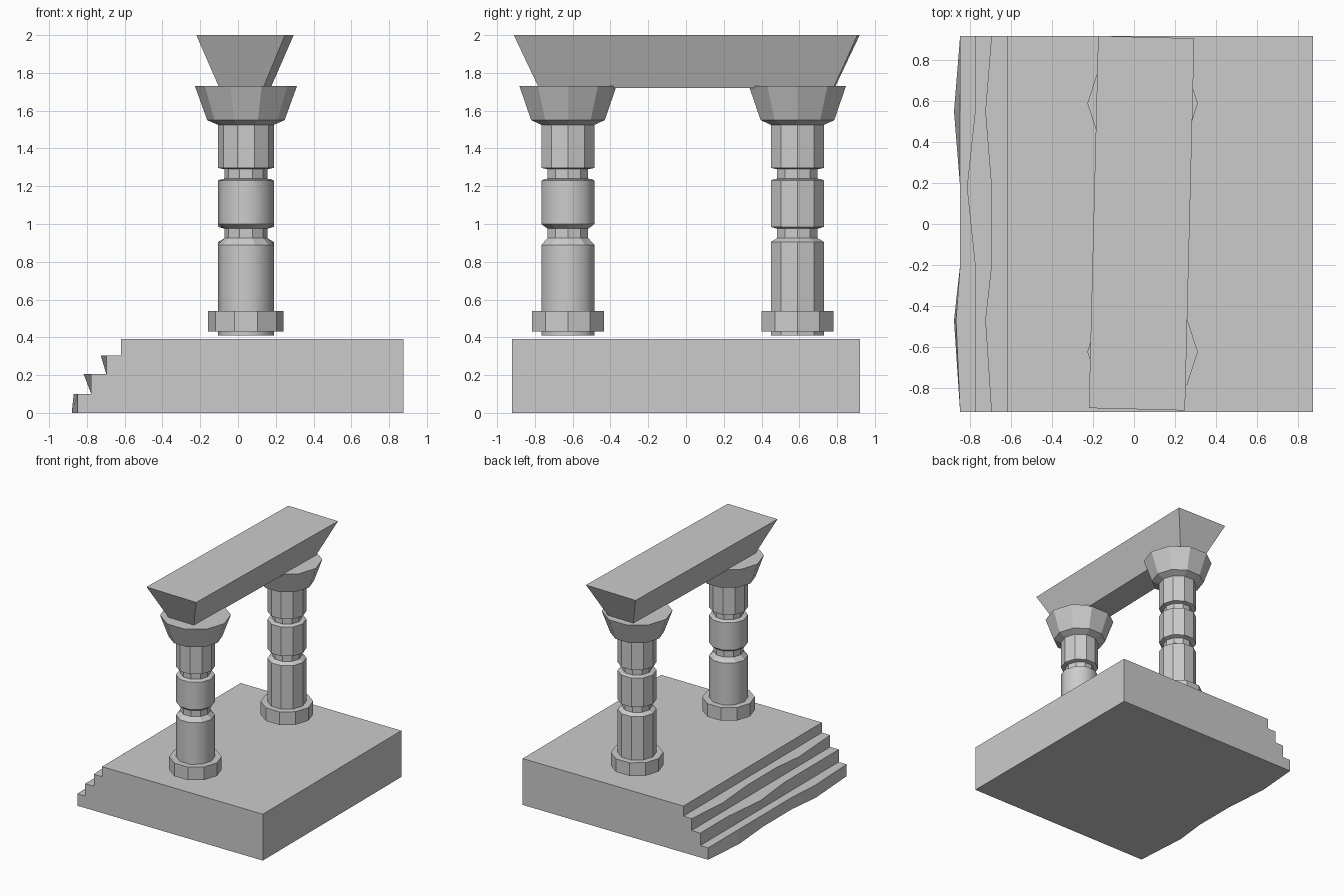
import bpy, bmesh, math

cube = bpy.data.objects.get("Cube")
if cube:
    bpy.data.objects.remove(cube, do_unlink=True)

stone = bpy.data.materials.new("grey stone")
stone.use_nodes = True
GREY = (0.6, 0.6, 0.6, 1)
stone.diffuse_color = GREY
stone.node_tree.nodes["Principled BSDF"].inputs["Base Color"].default_value = GREY


def loft(name, rings, smooth=lambda z: False):
    """Skin a list of equal-length point rings and cap both ends."""
    bm = bmesh.new()
    loops = [[bm.verts.new(p) for p in ring] for ring in rings]
    n = len(loops[0])
    for a, b in zip(loops, loops[1:]):
        for i in range(n):
            j = (i + 1) % n
            face = bm.faces.new((a[i], a[j], b[j], b[i]))
            face.smooth = smooth(face.calc_center_median().z)
    bm.faces.new(loops[0][::-1])
    bm.faces.new(loops[-1])
    bmesh.ops.recalc_face_normals(bm, faces=bm.faces)
    mesh = bpy.data.meshes.new(name)
    bm.to_mesh(mesh)
    bm.free()
    mesh.materials.append(stone)
    obj = bpy.data.objects.new(name, mesh)
    bpy.context.collection.objects.link(obj)
    return obj


def turned(name, x, y, profile, smooth=lambda z: False):
    """Ten-sided turned part from (radius, height) pairs."""
    return loft(name, [[(x + r * math.cos(math.tau * i / 10),
                         y + r * math.sin(math.tau * i / 10), z)
                        for i in range(10)] for r, z in profile], smooth)


# Plinth with worn steps: y station, then how far each step edge bulges
wear = [(-0.92, 0, 0, 0, 0), (-0.47, 0.03, 0.02, 0, 0.03),
        (-0.2, 0, 0, 0, 0), (0.18, 0, 0, 0.04, 0),
        (0.55, 0.03, 0, 0, 0.03), (0.92, 0, 0, 0, 0)]
loft("stepped_plinth", [
    [(x, y, z) for x, z in (
        (0.875, 0), (0.875, 0.39), (-0.62, 0.39), (-0.62, 0.305),
        (-0.697 - high, 0.305), (-0.697, 0.205), (-0.777 - mid, 0.205),
        (-0.777, 0.1), (-0.85 - low_top, 0.1), (-0.85 - low, 0))]
    for y, low, low_top, mid, high in wear])

# Two columns, the front one with more worn, rounded drums
R, NECK = 0.148, 0.113
for side, y, chamfer in (("front", -0.625, 0.02), ("back", 0.59, 0.005)):
    x = 0.042
    worn = side == "front"
    turned(side + "_column_shaft", x, y, [
        (R, 0.41), (R, 0.91 - chamfer), (NECK, 0.925), (NECK, 0.975),
        (R, 0.98 + chamfer), (R, 1.23), (R - 0.015, 1.237), (NECK, 1.24),
        (NECK, 1.29), (R, 1.297), (R, 1.535)],
        lambda z: worn and (0.42 < z < 0.9 or 1.01 < z < 1.2))
    turned(side + "_column_base", x, y, [(0.2, 0.43), (0.2, 0.54)])
    turned(side + "_column_capital", x, y,
           [(R, 1.525), (0.205, 1.55), (0.27, 1.73)])

# Tapered lintel, resting slightly askew
lintel = loft("lintel", [
    [(sx * w, sy * d, z) for sx, sy in ((-1, -1), (1, -1), (1, 1), (-1, 1))]
    for w, d, z in ((0.116, 0.78, 1.72), (0.235, 0.91, 2.0))])
lintel.location = (0.037, 0.004, 0)
lintel.rotation_euler.z = -0.025
